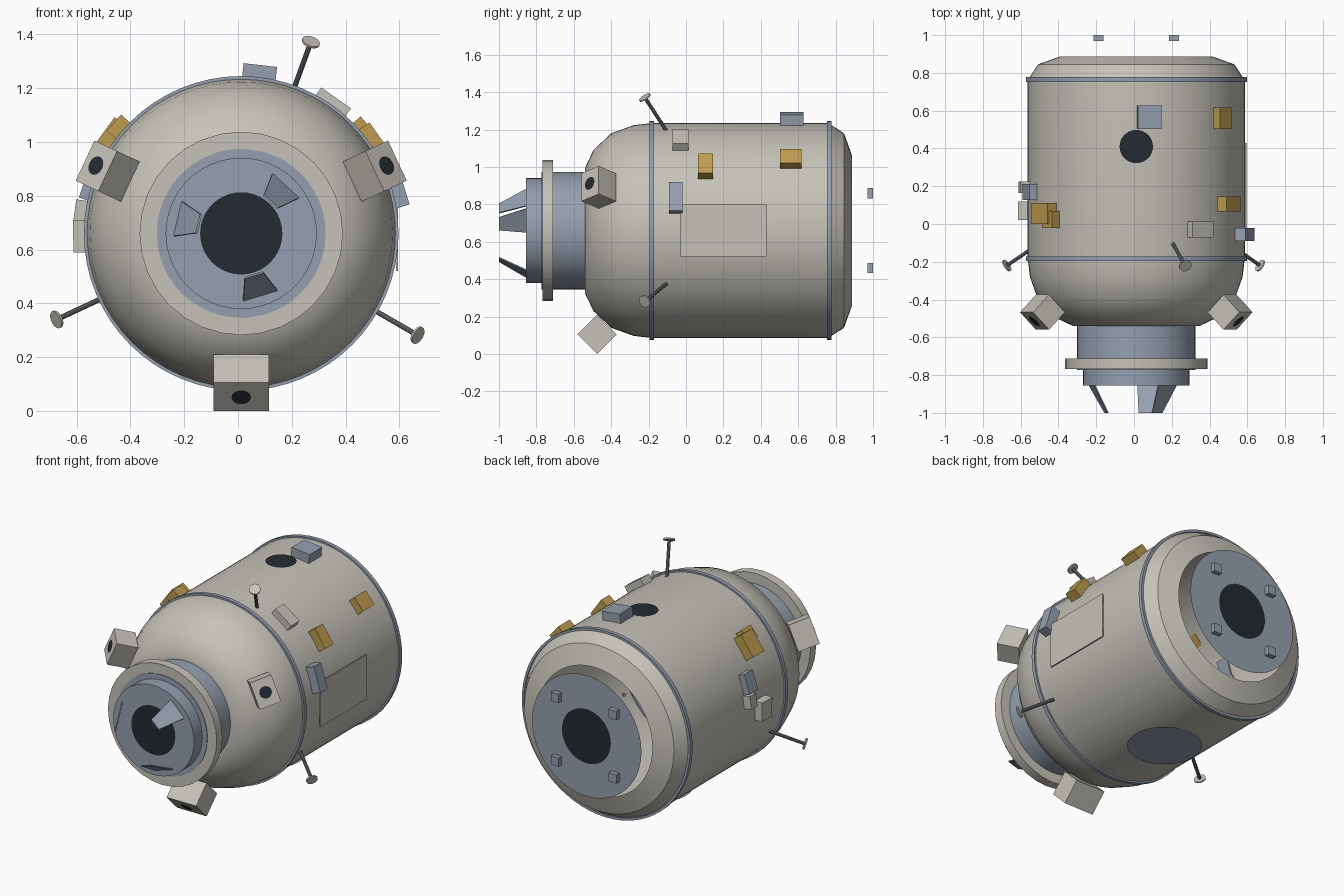
import bpy, bmesh, math
from mathutils import Matrix, Vector

cube = bpy.data.objects.get("Cube")
if cube:
    bpy.data.objects.remove(cube, do_unlink=True)

CX, CZ, R = 0.012, 0.66, 0.575   # hull axis and radius


def material(name, rgb):
    m = bpy.data.materials.new(name)
    m.use_nodes = True
    m.diffuse_color = (*rgb, 1)
    bsdf = m.node_tree.nodes["Principled BSDF"]
    bsdf.inputs["Base Color"].default_value = (*rgb, 1)
    bsdf.inputs["Roughness"].default_value = 0.7
    return m


GREY = material("warm grey", (0.56, 0.54, 0.48))
BLUE = material("steel blue", (0.30, 0.35, 0.43))
GOLD = material("gold foil", (0.52, 0.33, 0.08))
DARK = material("dark glass", (0.017, 0.024, 0.032))
ROD = material("rod grey", (0.17, 0.18, 0.21))


def finish(bm, name, mat, smooth=False):
    me = bpy.data.meshes.new(name)
    bm.to_mesh(me)
    bm.free()
    ob = bpy.data.objects.new(name, me)
    me.materials.append(mat)
    bpy.context.collection.objects.link(ob)
    if smooth:
        bpy.ops.object.select_all(action='DESELECT')
        ob.select_set(True)
        bpy.context.view_layer.objects.active = ob
        bpy.ops.object.shade_smooth_by_angle(angle=math.radians(32))
    return ob


def frame(deg, r, y):
    """Local x points outward from the hull axis, y along it, z around it."""
    a = math.radians(deg)
    place = Matrix.Translation((CX + r * math.cos(a), y, CZ + r * math.sin(a)))
    return place @ Matrix.Rotation(-a, 4, 'Y')


def lathe(name, profile, mat, n=48, closed=False):
    """Spin (y, radius) points around the hull axis."""
    bm = bmesh.new()
    rings = []
    for y, r in profile:
        angles = [2 * math.pi * i / n for i in range(n)]
        rings.append([bm.verts.new((CX + r * math.cos(a), y, CZ + r * math.sin(a))) for a in angles])
    pairs = list(zip(rings, rings[1:]))
    if closed:
        pairs.append((rings[-1], rings[0]))
    for p, q in pairs:
        for i in range(n):
            j = (i + 1) % n
            bm.faces.new((p[i], p[j], q[j], q[i]))
    return finish(bm, name, mat, True)


def box(name, mat, m, size):
    bm = bmesh.new()
    bmesh.ops.create_cube(bm, size=1, matrix=m @ Matrix.Diagonal((*size, 1)))
    return finish(bm, name, mat)


def disc(name, mat, centre, normal, r, n=40):
    bm = bmesh.new()
    turn = Vector(normal).to_track_quat('Z', 'Y').to_matrix().to_4x4()
    bmesh.ops.create_circle(bm, cap_ends=True, radius=r, segments=n,
                            matrix=Matrix.Translation(centre) @ turn)
    return finish(bm, name, mat)


def rod(name, mat, a, b, r, n=16):
    a, b = Vector(a), Vector(b)
    bm = bmesh.new()
    turn = (b - a).to_track_quat('Z', 'Y').to_matrix().to_4x4()
    bmesh.ops.create_cone(bm, cap_ends=True, segments=n, radius1=r, radius2=r, depth=(b - a).length,
                          matrix=Matrix.Translation((a + b) / 2) @ turn)
    return finish(bm, name, mat, True)


# Hull shell, open at the rear
lathe("hull", [(-0.54, 0.31), (-0.54, 0.335), (-0.495, 0.43), (-0.40, 0.52), (-0.28, 0.563),
               (-0.18, R), (0.76, R), (0.845, 0.52), (0.888, 0.40)], GREY, 64)
for tag, y in (("front", -0.183), ("rear", 0.765)):
    lathe(tag + "_band", [(y - 0.012, 0.57), (y - 0.012, 0.585), (y + 0.012, 0.585), (y + 0.012, 0.57)],
          BLUE, 64, True)

# Docking tunnel, flange and hatch
rod("tunnel_base", BLUE, (CX, -0.772, CZ), (CX, -0.53, CZ), 0.314, 48)
rod("tunnel_tip", BLUE, (CX, -0.855, CZ), (CX, -0.75, CZ), 0.281, 48)
lathe("docking_flange", [(-0.768, 0.30), (-0.768, 0.378), (-0.712, 0.378), (-0.712, 0.30)], GREY, 32, True)
disc("front_hatch", DARK, (CX, -0.858, CZ), (0, -1, 0), 0.153)

# Guide petals: tapered thin plates leaning inward
for i in range(3):
    m = frame(47 + 120 * i, 0, 0)
    bm = bmesh.new()
    plates = []
    for off in (0, 0.007):
        corners = [(0.246, -0.85, -0.067), (0.246, -0.85, 0.067), (0.165, -1, 0.036), (0.165, -1, -0.036)]
        plates.append([bm.verts.new(m @ Vector((x - off, y, z))) for x, y, z in corners])
    outer, inner = plates
    bm.faces.new(outer)
    bm.faces.new(inner[::-1])
    for k in range(4):
        j = (k + 1) % 4
        bm.faces.new((outer[j], outer[k], inner[k], inner[j]))
    bmesh.ops.recalc_face_normals(bm, faces=bm.faces)
    finish(bm, f"guide_petal_{i + 1}", BLUE)

# Rear bulkhead plate, hatch and four latch blocks
disc("rear_plate", BLUE, (CX, 0.968, CZ), (0, 1, 0), 0.38, 48)
disc("rear_hatch", DARK, (CX, 0.972, CZ), (0, 1, 0), 0.17)
for sx in (-1, 1):
    for sz in (-1, 1):
        box("rear_latch", BLUE, Matrix.Translation((CX + sx * 0.2, 0.985, CZ + sz * 0.2)), (0.055, 0.03, 0.055))

# Thruster boxes with dark nozzles, facing forward and outward
for tag, deg, r, y, side, width in (("lower", 270, 0.555, -0.475, 0.148, 0.205),
                                    ("right", 155, 0.548, -0.467, 0.131, 0.165),
                                    ("left", 25, 0.548, -0.467, 0.131, 0.165)):
    m = frame(deg, r, y) @ Matrix.Rotation(math.radians(45), 4, 'Z')
    box(tag + "_thruster", GREY, m, (side, side, width))
    face = m @ Vector((0, -side / 2 - 0.003, 0))
    disc(tag + "_nozzle", DARK, face, m.to_3x3() @ Vector((0, -1, 0)), 0.036, 24)

# Antennas: slanted rods tipped with small dishes
for i, deg in enumerate((70, -30, 205)):
    a = frame(deg, 0.56, -0.10).translation
    b = frame(deg, 0.757, -0.22).translation
    way = (b - a).normalized()
    rod(f"antenna_rod_{i + 1}", ROD, a, b, 0.010, 10)
    rod(f"antenna_dish_{i + 1}", GREY, b - way * 0.004, b + way * 0.004, 0.034, 20)

# Equipment boxes: angle, distance, y, (depth, length, width)
for name, mat, deg, r, y, size in (
        ("top_box", BLUE, 83.5, 0.595, 0.565, (0.07, 0.125, 0.125)),
        ("left_front_gold_box", GOLD, 35, 0.59, 0.105, (0.075, 0.08, 0.13)),
        ("left_rear_gold_box", GOLD, 40, 0.59, 0.56, (0.06, 0.115, 0.095)),
        ("left_blue_box", BLUE, 17, 0.60, -0.055, (0.06, 0.07, 0.16)),
        ("left_grey_box", GREY, 55, 0.59, -0.03, (0.05, 0.085, 0.135)),
        ("right_gold_box", GOLD, 144, 0.605, 0.055, (0.06, 0.11, 0.145)),
        ("right_gold_box_upper", GOLD, 139, 0.60, 0.025, (0.055, 0.09, 0.08)),
        ("right_blue_box", BLUE, 162, 0.59, 0.17, (0.05, 0.085, 0.12)),
        ("right_grey_box", GREY, 172, 0.595, 0.195, (0.06, 0.06, 0.08)),
        ("right_grey_box_lower", GREY, 181, 0.60, 0.07, (0.05, 0.10, 0.12))):
    box(name, mat, frame(deg, r, y), size)

# Flat side panel, roof porthole and belly disc
box("side_panel", GREY, Matrix.Translation((0.591, 0.20, CZ)), (0.008, 0.46, 0.28))
disc("roof_porthole", DARK, (CX, 0.41, CZ + R + 0.004), (0, 0, 1), 0.088)
disc("belly_disc", BLUE, (CX, 0.285, CZ - R - 0.004), (0, 0, -1), 0.213, 48)
